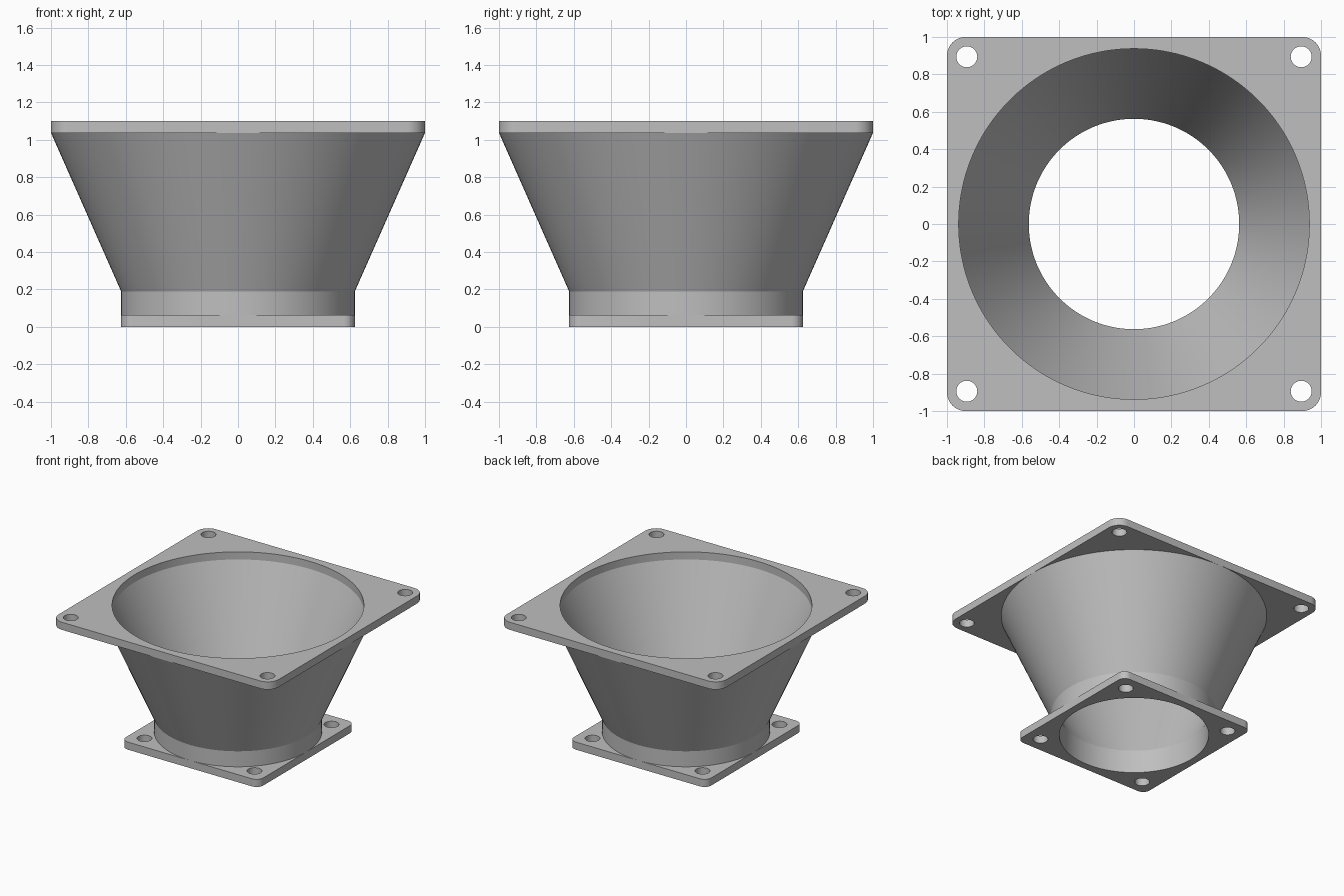
import bpy, bmesh
from math import cos, sin, pi, radians

cube = bpy.data.objects.get("Cube")
if cube:
    bpy.data.objects.remove(cube)

GREY = (0.52, 0.52, 0.52, 1)
grey = bpy.data.materials.new("light_grey_plastic")
grey.use_nodes = True
grey.diffuse_color = GREY
grey.node_tree.nodes["Principled BSDF"].inputs["Base Color"].default_value = GREY

PLATE = 0.0625      # flange thickness
HEIGHT = 1.1
SEGMENTS = 128


def finish(bm, name):
    """Turn a bmesh into a smooth-shaded object with sharp edges kept."""
    bmesh.ops.recalc_face_normals(bm, faces=bm.faces)
    mesh = bpy.data.meshes.new(name)
    bm.to_mesh(mesh)
    bm.free()
    mesh.materials.append(grey)
    obj = bpy.data.objects.new(name, mesh)
    bpy.context.collection.objects.link(obj)
    bpy.ops.object.select_all(action='DESELECT')
    obj.select_set(True)
    bpy.context.view_layer.objects.active = obj
    bpy.ops.object.shade_smooth_by_angle(angle=radians(20))


def arc(cx, cy, r, start, sweep, steps):
    return [(cx + r * cos(start + sweep * i / steps),
             cy + r * sin(start + sweep * i / steps)) for i in range(steps)]


def flange(name, z, half, corner, bore, hole_pos, hole_r=0.056):
    """Rounded square plate with a central bore and four screw holes."""
    c = half - corner
    outline = []
    for k, (sx, sy) in enumerate([(1, 1), (-1, 1), (-1, -1), (1, -1)]):
        outline += arc(sx * c, sy * c, corner, k * pi / 2, pi / 2, 10)
        end = (k + 1) * pi / 2
        outline.append((sx * c + corner * cos(end), sy * c + corner * sin(end)))
    loops = [outline, arc(0, 0, bore, 0, 2 * pi, SEGMENTS)]
    loops += [arc(sx * hole_pos, sy * hole_pos, hole_r, 0, 2 * pi, 32)
              for sx in (-1, 1) for sy in (-1, 1)]
    bm = bmesh.new()
    for loop in loops:
        verts = [bm.verts.new((x, y, z)) for x, y in loop]
        for a, b in zip(verts, verts[1:] + verts[:1]):
            bm.edges.new((a, b))
    bmesh.ops.triangle_fill(bm, edges=bm.edges[:], use_beauty=True, normal=(0, 0, 1))
    ext = bmesh.ops.extrude_face_region(bm, geom=bm.faces[:], use_keep_orig=True)
    top = [g for g in ext["geom"] if isinstance(g, bmesh.types.BMVert)]
    bmesh.ops.translate(bm, verts=top, vec=(0, 0, PLATE))
    finish(bm, name)


# Flanges
flange("lower_flange", 0, 0.625, 0.0625, 0.5625, 0.5)
flange("upper_flange", HEIGHT - PLATE, 1.0, 0.1, 0.9375, 0.894)

# Duct: short straight collar flaring into a cone, revolved around z
top_z = HEIGHT - PLATE
profile = [(0.5625, PLATE), (0.625, PLATE), (0.625, 0.19), (1.0, top_z),
           (0.9375, top_z), (0.5625, 0.19)]
bm = bmesh.new()
verts = [bm.verts.new((r, 0, z)) for r, z in profile]
edges = [bm.edges.new(p) for p in zip(verts, verts[1:] + verts[:1])]
bmesh.ops.spin(bm, geom=verts + edges, cent=(0, 0, 0), axis=(0, 0, 1),
               angle=2 * pi, steps=SEGMENTS, use_merge=True)
bmesh.ops.remove_doubles(bm, verts=bm.verts, dist=1e-5)
finish(bm, "flared_duct")
